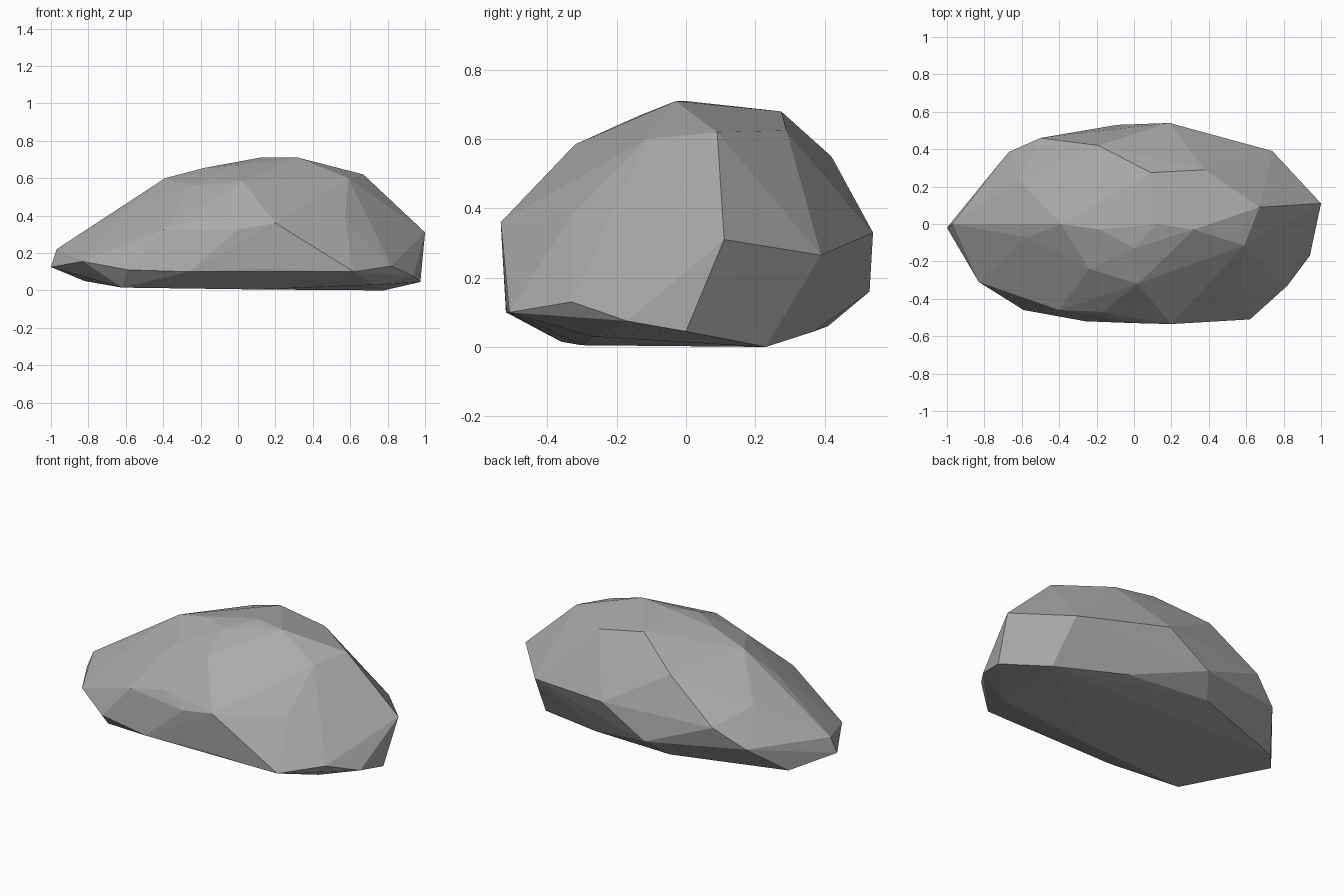
import bpy
import bmesh
from mathutils import Vector

old_cube = bpy.data.objects.get("Cube")
if old_cube:
    bpy.data.objects.remove(old_cube, do_unlink=True)


def make_material(name, colour):
    """One flat matte colour, shown in the viewport and in renders."""
    material = bpy.data.materials.new(name)
    material.use_nodes = True
    material.diffuse_color = colour
    shader = material.node_tree.nodes["Principled BSDF"]
    shader.inputs["Base Color"].default_value = colour
    shader.inputs["Roughness"].default_value = 0.9
    return material


# Corner points of the boulder in hundredths of a unit, grouped by height.
underside = [(-62, -36, 1.5), (10, -30, 0.5), (73, -27, 3), (78, 23, 0),
             (35, 37, 4.5), (-18, 41, 6), (-82, 19, 5)]

lower_rim = [(-100, -2, 12.5), (-83, -31, 15.5), (-59, -46, 11),
             (-26, -52, 10), (12, -52, 11.5), (62, -51, 10), (82, -33, 13),
             (94, -17, 7.5), (97.5, 0, 4.5), (-9, 53, 16), (-67, 38.5, 21),
             (-97, 0, 22)]

shoulder = [(-40, -46, 32.5), (-17, -47, 38.5), (0, -53, 32.5),
            (20, -53.5, 36), (57, -33, 38), (100, 11, 31), (74, 39, 26.5),
            (19, 54, 33), (-50, 46, 32.5), (-62, 24, 41), (-57, -7, 46)]

crown = [(-24, -24, 56), (2, -32, 58.5), (59, -11.5, 60), (67, 9, 62),
         (38, 29, 62.5), (9, 27.5, 68), (-19, 42, 55), (-39, 0, 60),
         (-18, -3, 65.5), (0, -13, 67), (12, 0, 71), (32, -3, 71)]


def build_boulder(name, rings, material):
    """Wrap the corner points in a faceted skin."""
    mesh = bpy.data.meshes.new(name)
    bm = bmesh.new()
    for ring in rings:
        for point in ring:
            bm.verts.new(Vector(point) / 100)
    bmesh.ops.convex_hull(bm, input=bm.verts[:])

    # Points that ended up inside the skin are not needed.
    loose = [vert for vert in bm.verts if not vert.link_faces]
    bmesh.ops.delete(bm, geom=loose, context="VERTS")
    bmesh.ops.recalc_face_normals(bm, faces=bm.faces[:])
    for face in bm.faces:
        face.smooth = False
    bm.to_mesh(mesh)
    bm.free()
    mesh.materials.append(material)
    boulder = bpy.data.objects.new(name, mesh)
    bpy.context.collection.objects.link(boulder)
    return boulder


stone_grey = make_material("stone grey", (0.4, 0.4, 0.4, 1.0))
build_boulder("boulder", [underside, lower_rim, shoulder, crown], stone_grey)
